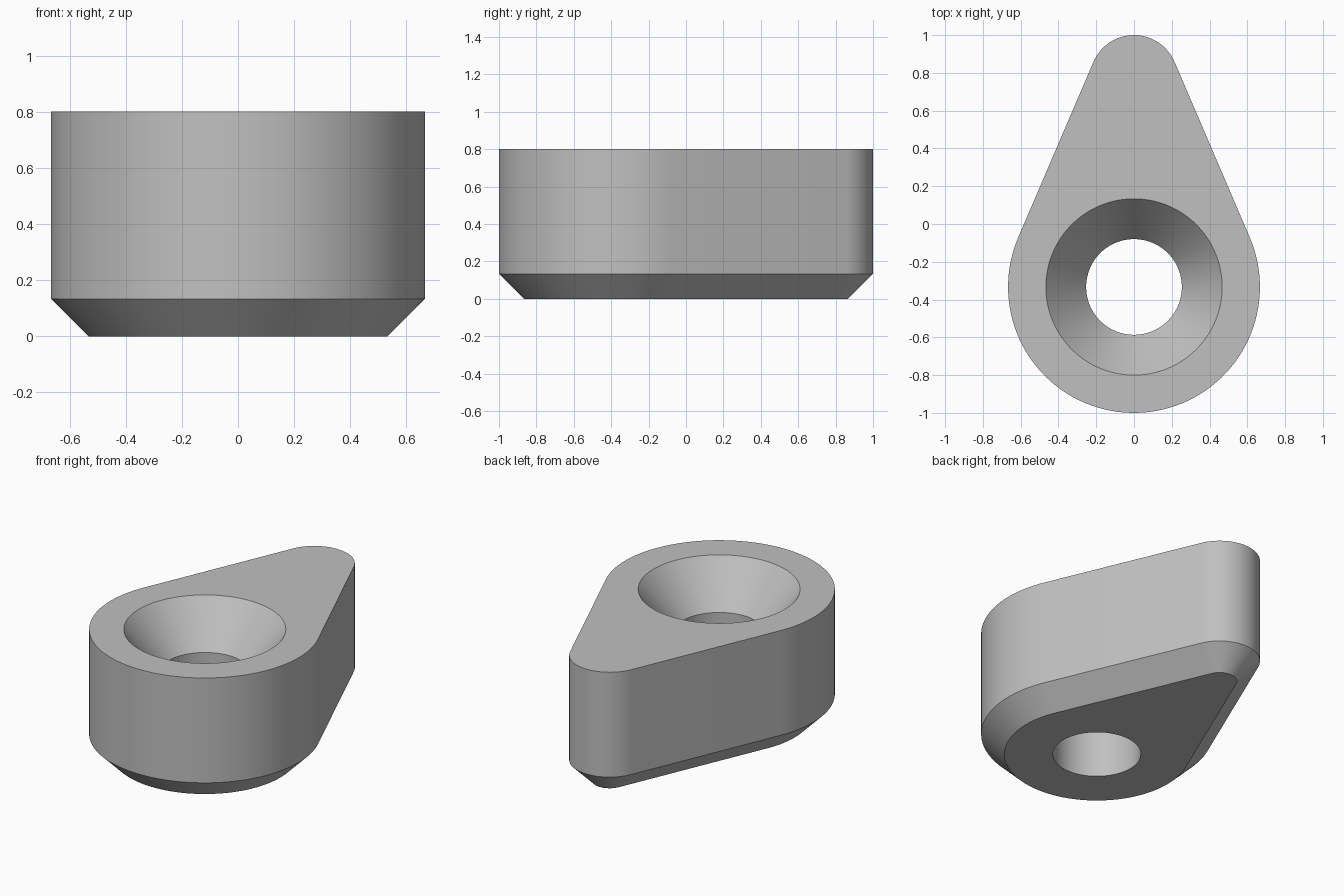
import bpy
import bmesh
from math import asin, cos, sin, pi, radians

cube = bpy.data.objects.get("Cube")
if cube:
    bpy.data.objects.remove(cube, do_unlink=True)

# Main dimensions
BIG_R, BIG_Y = 0.6667, -0.3333
TIP_R, TIP_Y = 0.2333, 0.7667
HEIGHT, CHAMFER = 0.8, 0.1333
HOLE_R, SINK_R, SINK_DEPTH = 0.2533, 0.4667, 0.2667
BIG_STEPS, TIP_STEPS = 75, 43
COUNT = BIG_STEPS + TIP_STEPS + 2
TANGENT = asin((BIG_R - TIP_R) / (TIP_Y - BIG_Y))


def arc(radius, y, start, end, steps):
    angles = [start + (end - start) * i / steps for i in range(steps + 1)]
    return [(radius * cos(a), y + radius * sin(a)) for a in angles]


def teardrop(inset):
    """Two arcs joined by their common tangents."""
    tip = arc(TIP_R - inset, TIP_Y, TANGENT, pi - TANGENT, TIP_STEPS)
    big = arc(BIG_R - inset, BIG_Y, pi - TANGENT, 2 * pi + TANGENT, BIG_STEPS)
    return tip + big


def circle(radius):
    return arc(radius, BIG_Y, TANGENT, TANGENT + 2 * pi, COUNT)[:-1]


# Closed chain of rings: chamfered wall, top, countersink, bore, underside
sections = [
    (teardrop(CHAMFER), 0),
    (teardrop(0), CHAMFER),
    (teardrop(0), HEIGHT),
    (circle(SINK_R), HEIGHT),
    (circle(HOLE_R), HEIGHT - SINK_DEPTH),
    (circle(HOLE_R), 0),
]
bm = bmesh.new()
rings = [[bm.verts.new((x, y, z)) for x, y in points] for points, z in sections]
for lower, upper in zip(rings, rings[1:] + rings[:1]):
    for i in range(COUNT):
        j = (i + 1) % COUNT
        bm.faces.new((lower[i], lower[j], upper[j], upper[i]))
bmesh.ops.recalc_face_normals(bm, faces=bm.faces)
mesh = bpy.data.meshes.new("countersunk_teardrop_block")
bm.to_mesh(mesh)
bm.free()

block = bpy.data.objects.new("countersunk_teardrop_block", mesh)
bpy.context.collection.objects.link(block)

# Plain grey finish
grey = bpy.data.materials.new("plain_grey")
grey.use_nodes = True
colour = (0.53, 0.53, 0.53, 1)
grey.diffuse_color = colour
grey.node_tree.nodes["Principled BSDF"].inputs["Base Color"].default_value = colour
mesh.materials.append(grey)

# Smooth curved walls, crisp rims
bpy.ops.object.select_all(action="DESELECT")
block.select_set(True)
bpy.context.view_layer.objects.active = block
bpy.ops.object.shade_smooth_by_angle(angle=radians(30))
